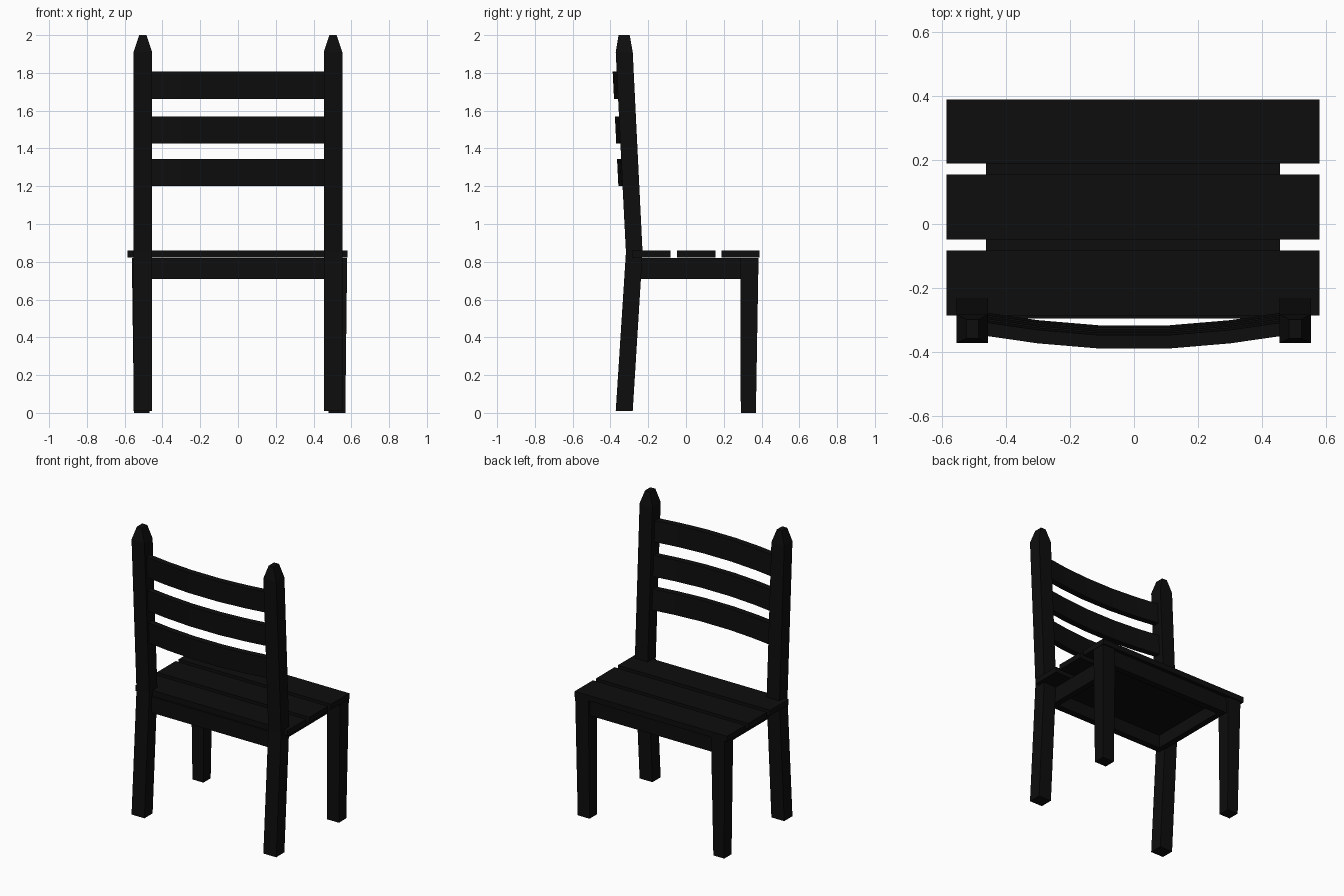
import bpy

if "Cube" in bpy.data.objects:
    bpy.data.objects.remove(bpy.data.objects["Cube"])

black = bpy.data.materials.new("black_paint")
black.diffuse_color = (0.004, 0.004, 0.004, 1)
black.use_nodes = True
black.node_tree.nodes["Principled BSDF"].inputs["Base Color"].default_value = black.diffuse_color


def loft(name, rings):
    """Solid from a list of equal-sized closed rings of points."""
    n = len(rings[0])
    verts = [p for r in rings for p in r]
    faces = [tuple(range(n))[::-1], tuple(range(len(verts) - n, len(verts)))]
    for i in range(len(rings) - 1):
        for j in range(n):
            a, b = i * n + j, i * n + (j + 1) % n
            faces.append((a, b, b + n, a + n))
    me = bpy.data.meshes.new(name)
    me.from_pydata(verts, [], faces)
    me.materials.append(black)
    ob = bpy.data.objects.new(name, me)
    bpy.context.collection.objects.link(ob)
    return ob


def rect(x0, x1, y0, y1, z):
    return [(x0, y0, z), (x1, y0, z), (x1, y1, z), (x0, y1, z)]


def box(name, x0, x1, y0, y1, z0, z1):
    return loft(name, [rect(x0, x1, y0, y1, z0), rect(x0, x1, y0, y1, z1)])


# Bent back posts with tapered tips: (z, y back, y front, half width)
post = [(0.01, -0.372, -0.282, 0.049), (0.85, -0.318, -0.230, 0.049),
        (1.91, -0.372, -0.282, 0.049), (2.0, -0.357, -0.298, 0.019)]
for side, cx in (("left", -0.504), ("right", 0.503)):
    loft("back_post_" + side, [rect(cx - w, cx + w, a, b, z) for z, a, b, w in post])

# Tapered short legs
loft("short_leg_left", [rect(-0.551, -0.468, 0.29, 0.37, 0),
                        rect(-0.562, -0.46, 0.288, 0.384, 0.82)])
loft("short_leg_right", [rect(0.478, 0.568, 0.29, 0.37, 0),
                         rect(0.478, 0.578, 0.288, 0.384, 0.82)])

# Seat planks
for i, (y0, y1) in enumerate([(-0.285, -0.083), (-0.048, 0.155), (0.188, 0.388)]):
    box(f"seat_plank_{i}", -0.585, 0.579, y0, y1, 0.822, 0.86)

# Apron rails and the panel under the planks
box("apron_post_side", -0.46, 0.46, -0.295, -0.25, 0.71, 0.821)
box("apron_leg_side", -0.47, 0.485, 0.32, 0.365, 0.71, 0.821)
box("apron_left", -0.462, -0.42, -0.25, 0.32, 0.71, 0.821)
box("apron_right", 0.415, 0.456, -0.25, 0.32, 0.71, 0.821)
box("seat_panel", -0.42, 0.415, -0.25, 0.32, 0.8, 0.8205)

# Curved, leaning back slats
xs = [-0.48, -0.3, -0.11, 0.11, 0.3, 0.48]
bow = [0.042, 0.016, 0.0, 0.0, 0.016, 0.042]
for i, (z0, z1) in enumerate([(1.2, 1.343), (1.427, 1.57), (1.662, 1.807)]):
    y0, y1 = (-0.358 - 0.05 * (z - 1.2) for z in (z0, z1))
    loft(f"back_slat_{i}", [[(x, y0 + d, z0), (x, y0 + d + 0.042, z0),
                            (x, y1 + d + 0.042, z1), (x, y1 + d, z1)]
                           for x, d in zip(xs, bow)])
